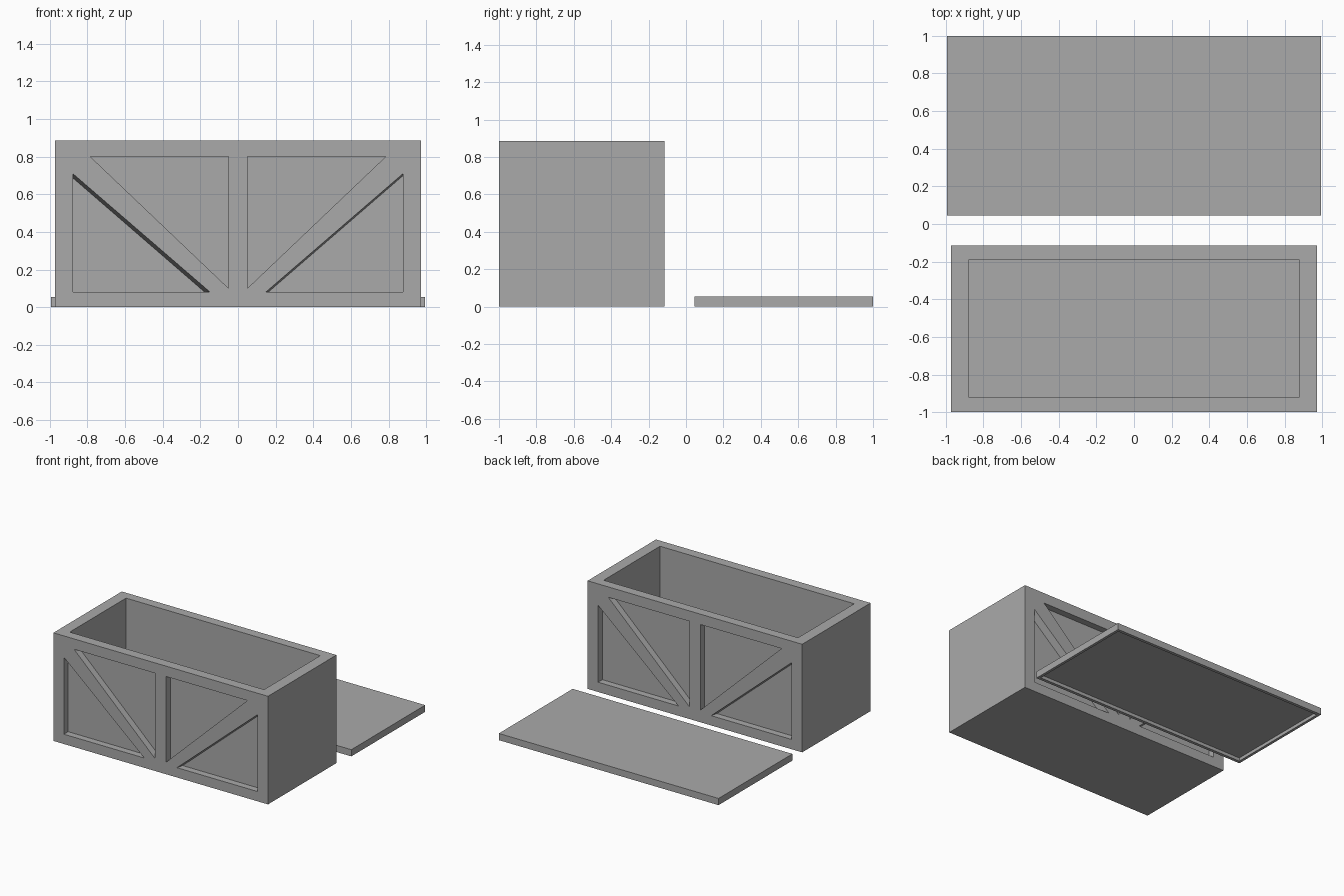
import bpy
import bmesh

if "Cube" in bpy.data.objects:
    bpy.data.objects.remove(bpy.data.objects["Cube"], do_unlink=True)

grey = bpy.data.materials.new("plain grey")
grey.use_nodes = True
grey.diffuse_color = (0.4, 0.4, 0.4, 1)
bsdf = next(n for n in grey.node_tree.nodes if n.type == "BSDF_PRINCIPLED")
bsdf.inputs["Base Color"].default_value = (0.4, 0.4, 0.4, 1)
bsdf.inputs["Roughness"].default_value = 0.7


def loft(name, ring_a, ring_b):
    """Solid between two matching rings of points."""
    bm = bmesh.new()
    a = [bm.verts.new(p) for p in ring_a]
    b = [bm.verts.new(p) for p in ring_b]
    bm.faces.new(a)
    bm.faces.new(b[::-1])
    for i in range(len(a)):
        j = (i + 1) % len(a)
        bm.faces.new((a[j], a[i], b[i], b[j]))
    bmesh.ops.recalc_face_normals(bm, faces=bm.faces)
    mesh = bpy.data.meshes.new(name)
    bm.to_mesh(mesh)
    bm.free()
    mesh.materials.append(grey)
    obj = bpy.data.objects.new(name, mesh)
    bpy.context.collection.objects.link(obj)
    return obj


def block(name, x, y0, y1, z0, z1):
    """Box centred on x = 0."""
    ring = [(-x, y0), (x, y0), (x, y1), (-x, y1)]
    return loft(name, [(*p, z0) for p in ring], [(*p, z1) for p in ring])


def carve(obj, cutter):
    cutter.hide_render = True
    mod = obj.modifiers.new("carve", "BOOLEAN")
    mod.operation = "DIFFERENCE"
    mod.solver = "EXACT"
    mod.object = cutter
    bpy.context.view_layer.objects.active = obj
    bpy.ops.object.modifier_apply(modifier=mod.name)
    bpy.data.objects.remove(cutter, do_unlink=True)


# Crate body, open at the top
HALF, FRONT, BACK, HEIGHT = 0.972, -1.0, -0.115, 0.885
MID = (FRONT + BACK) / 2
crate = block("crate_body", HALF, FRONT, BACK, 0, HEIGHT)
carve(crate, block("cavity_cutter", 0.88, -0.92, -0.192, 0.08, HEIGHT + 0.1))

# Triangular recesses between the braces on both long sides
DEPTH = 0.055


def recess(outer, inner, turn):
    # turn = 1 for the front, -1 for the same pattern on the back
    def ring(points, y):
        return [(turn * x, MID + turn * (y - MID), z) for x, z in points]
    carve(crate, loft("recess_cutter", ring(outer, FRONT - 0.002),
                      ring(inner, FRONT + DEPTH)))


for turn in (1, -1):
    for side, slope in ((-1, 0.03), (1, 0.014)):
        upper = [(side * 0.05, 0.1), (side * 0.05, 0.8), (side * 0.785, 0.8)]
        recess(upper, upper, turn)
        # lower panels have a slightly sloped underside along the brace
        corner = (side * 0.877, 0.08)
        lower = [corner, (side * 0.147, 0.08), (side * 0.877, 0.71)]
        floor = [corner, (side * (0.147 + slope), 0.08),
                 (side * 0.877, 0.71 - slope * 0.8)]
        recess(lower, floor, turn)

# Lid lying behind the crate, hollowed underneath to fit over the rim
lid = block("lid", 0.995, 0.045, 1.0, 0, 0.055)
carve(lid, block("lid_cutter", 0.973, 0.07, 0.975, -0.1, 0.027))
